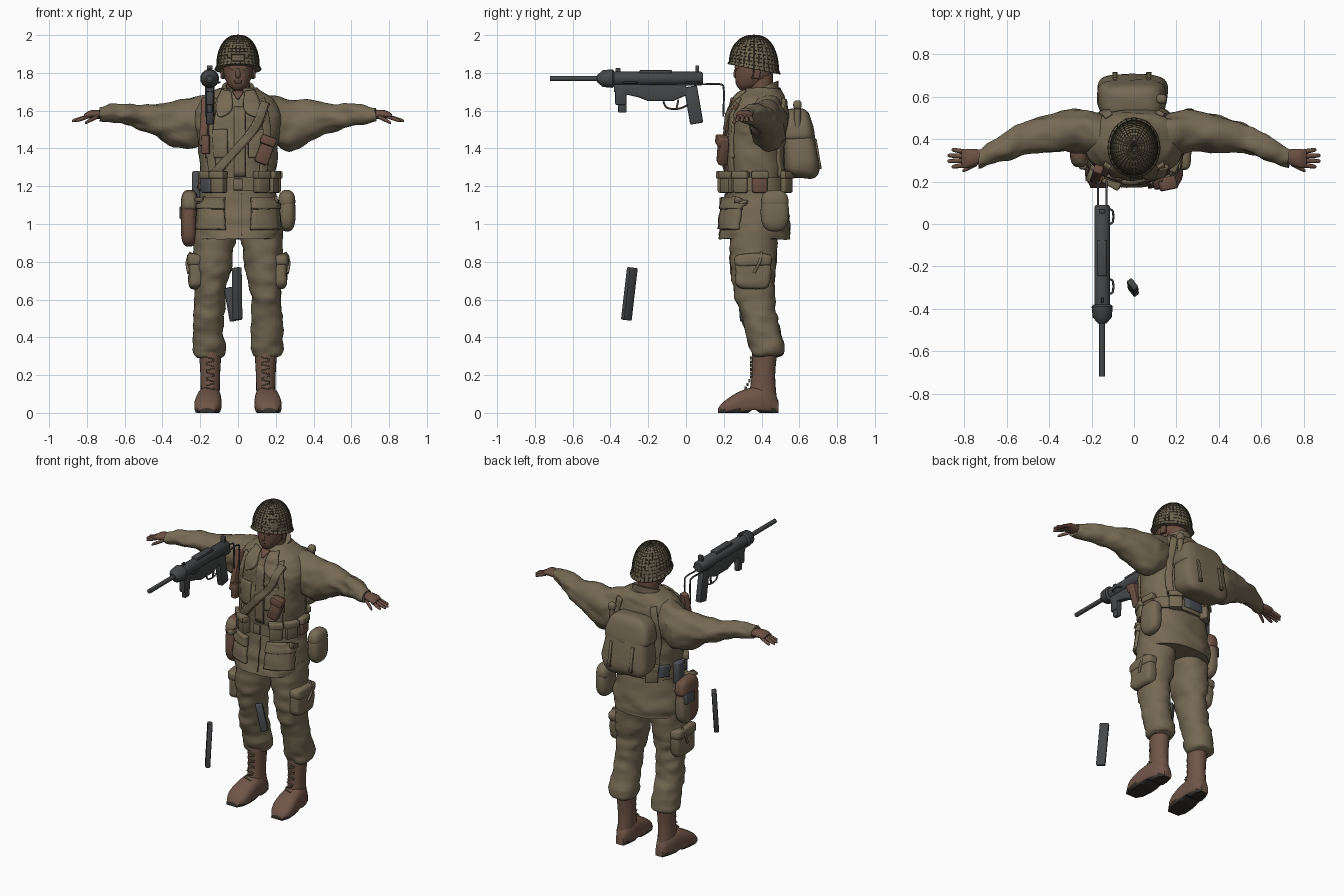
import bpy, bmesh, math
from mathutils import Vector, Matrix, Euler, noise
from mathutils.bvhtree import BVHTree

cube = bpy.data.objects.get("Cube")
if cube:
    bpy.data.objects.remove(cube)


def material(name, red, green, blue):
    mat = bpy.data.materials.new(name)
    mat.use_nodes = True
    mat.diffuse_color = (red, green, blue, 1)
    mat.node_tree.nodes["Principled BSDF"].inputs["Base Color"].default_value = (red, green, blue, 1)
    return mat


KHAKI = material("khaki cloth", .18, .143, .088)
SEAM = material("dark seam", .08, .06, .04)
OLIVE = material("helmet olive", .16, .13, .08)
NET = material("helmet net", .075, .062, .04)
SKIN = material("skin", .15, .08, .055)
LEATHER = material("brown leather", .15, .08, .055)
BOOT = material("boot leather", .16, .09, .064)
SOLE = material("dark sole", .035, .03, .025)
STEEL = material("gun steel", .06, .062, .065)
SLATE = material("slate canvas", .075, .08, .09)
SIDES = (("left", 1), ("right", -1))


def link(name, data, mat):
    data.materials.append(mat)
    part = bpy.data.objects.new(name, data)
    bpy.context.scene.collection.objects.link(part)
    return part


def finish(name, bm, mat):
    bmesh.ops.recalc_face_normals(bm, faces=bm.faces)
    mesh = bpy.data.meshes.new(name)
    bm.to_mesh(mesh)
    bm.free()
    mesh.polygons.foreach_set("use_smooth", [True] * len(mesh.polygons))
    mesh.set_sharp_from_angle(angle=math.radians(45))
    return link(name, mesh, mat)


def recolour(part, mat, rule):
    """Give a second colour to the faces whose centre meets the rule."""
    part.data.materials.append(mat)
    for face in part.data.polygons:
        face.material_index = int(rule(face.center))


def spline(rows, steps):
    """Smooth curve through rows of numbers."""
    rows = [Vector(row) for row in rows]
    last = len(rows) - 1
    curve = []
    for i in range(last):
        before, start, end, after = rows[max(i - 1, 0)], rows[i], rows[i + 1], rows[min(i + 2, last)]
        for k in range(steps):
            t = k / steps
            leave, arrive = (end - before) / 2, (after - start) / 2
            blend = t * t * (3 - 2 * t)
            curve.append(start * (1 - blend) + end * blend
                         + leave * (t * (1 - t) ** 2) - arrive * (t * t * (1 - t)))
    return curve + [rows[last]]


def loft(name, mat, axis, rings, sides=24, steps=4, power=2, folds=0, warp=None, side=1):
    """Skin rings of (along, centre a, centre b, radius a, radius b)."""
    bm = bmesh.new()
    loops = []
    for along, a, b, radius_a, radius_b in (spline(rings, steps) if steps > 1 else rings):
        loop = []
        for k in range(sides):
            angle = math.tau * k / sides
            cos, sin = math.cos(angle), math.sin(angle)
            u = a + radius_a * math.copysign(abs(cos) ** (2 / power), cos)
            v = b + radius_b * math.copysign(abs(sin) ** (2 / power), sin)
            point = Vector({"x": (along, u, v), "y": (u, along, v), "z": (u, v, along)}[axis])
            if warp:
                point = warp(point)
            point.x *= side
            loop.append(bm.verts.new(point))
        loops.append(loop)
    for low, high in zip(loops, loops[1:]):
        for k in range(sides):
            bm.faces.new((low[k], low[k - 1], high[k - 1], high[k]))
    bm.faces.new(loops[0])
    bm.faces.new(loops[-1])
    bmesh.ops.recalc_face_normals(bm, faces=bm.faces)
    for vert in bm.verts:
        spot = Vector((vert.co.x, vert.co.y, vert.co.z * 2)) * 9
        vert.co += vert.normal * folds * (noise.noise(spot) + noise.noise(spot * 2) / 2)
    return finish(name, bm, mat)


def column(name, mat, x, rows, **options):
    """Upright loft from rows of (z, y, radius x, radius y)."""
    return loft(name, mat, "z", [(z, x, y, rx, ry) for z, y, rx, ry in rows], **options)


def pad(name, mat, centre, size, power=2.6, taper=1, **options):
    """Soft, stuffed block; taper narrows its top."""
    half = Vector(size) / 2
    rings = []
    for k in range(-8, 9):
        angle = math.radians(k * 11)
        height = math.copysign(abs(math.sin(angle)) ** (2 / power), angle)
        width = math.cos(angle) ** (2 / power) * (1 + (taper - 1) * (height + 1) / 2)
        rings.append((centre[2] + half.z * height, centre[0], centre[1], half.x * width, half.y * width))
    return loft(name, mat, "z", rings, steps=1, power=power, sides=32, **options)


def box(name, mat, centre, size, lean=0, tip=0, turn=0):
    bm = bmesh.new()
    bmesh.ops.create_cube(bm, size=1)
    bmesh.ops.scale(bm, vec=size, verts=bm.verts)
    bmesh.ops.bevel(bm, geom=bm.edges[:], offset=min(size) / 5, segments=2, profile=.5, affect='EDGES')
    bm.transform(Matrix.Translation(centre) @ Euler((lean, tip, turn)).to_matrix().to_4x4())
    return finish(name, bm, mat)


def tube(name, mat, points, radius=.005):
    curve = bpy.data.curves.new(name, 'CURVE')
    curve.dimensions = '3D'
    curve.bevel_depth, curve.bevel_resolution, curve.use_fill_caps = radius, 2, True
    path = spline(points, 5)
    line = curve.splines.new('POLY')
    line.points.add(len(path) - 1)
    for knot, place in zip(line.points, path):
        knot.co = (*place, 1)
    return link(name, curve, mat)


# Jacket body
jacket = column("jacket", KHAKI, 0, [
    (.92, .36, .22, .19), (1, .37, .23, .18), (1.2, .37, .2, .155), (1.4, .37, .21, .16), (1.5, .38, .225, .16),
    (1.58, .385, .23, .16), (1.66, .395, .19, .13), (1.72, .41, .1, .09)],
    sides=56, steps=8, power=2.4, folds=.009)
cloth = BVHTree.FromPolygons([v.co.copy() for v in jacket.data.vertices],
                             [tuple(p.vertices) for p in jacket.data.polygons])


def ribbon(name, mat, path, widths, thick=.006, face=-1):
    """Strip along (x, z) points, lying on the jacket front (-1) or back (1)."""
    rows = spline([(*point, width) for point, width in zip(path, widths)], 8)
    bm = bmesh.new()
    grid, depth = [], .37 + face * .16
    for i, row in enumerate(rows):
        step = rows[min(i + 1, len(rows) - 1)] - rows[max(i - 1, 0)]
        across = Vector((-step.y, step.x)).normalized() * row.z
        strip = []
        for k in range(7):
            x, z = row.xy + across * (k / 6 - .5)
            hit = cloth.ray_cast(Vector((x, face * 3, z)), Vector((0, -face, 0)))[0]
            depth = hit.y if hit else depth
            strip.append(bm.verts.new((x, depth + face * thick / 2, z)))
        grid.append(strip)
    for above, below in zip(grid, grid[1:]):
        for k in range(6):
            bm.faces.new((above[k], above[k + 1], below[k + 1], below[k]))
    solid = finish(name, bm, mat).modifiers.new("thickness", 'SOLIDIFY')
    solid.thickness, solid.offset = thick * 2, 0


# Jacket front and straps
ribbon("placket", KHAKI, [(.01, 1.62), (.01, 1.25)], [.06, .06], .004)
ribbon("placket_seam", SEAM, [(.04, 1.6), (.04, 1.25)], [.004, .004], .005)
ribbon("skirt_seam", SEAM, [(.02, 1.16), (.02, .94)], [.004, .004], .004)
ribbon("open_neck", SKIN, [(0, 1.7), (0, 1.66)], [.06, .01], .007)
column("collar", KHAKI, 0, [(1.66, .405, .13, .1), (1.7, .405, .1, .085), (1.74, .415, .085, .075)],
       warp=lambda p: p + Vector((0, 0, (p.y - .44) * .4)))
for word, s in SIDES:
    strap = [(s * .12, 1.66), (s * .15, 1.5), (s * .13, 1.25)]
    for place, face in (("front", -1), ("back", 1)):
        ribbon(f"{word}_{place}_suspender", KHAKI, strap, [.035] * 3, .011, face)
    ribbon(word + "_lapel", KHAKI, [(s * .06, 1.7), (s * .075, 1.62), (s * .1, 1.57)], [.05, .09, .02], .011)
    ribbon(word + "_chest_pocket", KHAKI, [(s * .11, 1.5), (s * .11, 1.35)], [.11, .11], .01)
    ribbon(word + "_skirt_pocket", KHAKI, [(s * .14, 1.12), (s * .14, .97)], [.13, .15], .016)
    ribbon(word + "_pocket_flap", KHAKI, [(s * .14, 1.14), (s * .14, 1.08)], [.14, .14], .022)
    ribbon(word + "_flap_edge", SEAM, [(s * .14, 1.08), (s * .14, 1.076)], [.14, .14], .02)
sash = [(.14, 1.64), (.08, 1.5), (-.06, 1.34), (-.19, 1.18)]
ribbon("bandolier", KHAKI, sash, [.04] * 4, .015)
ribbon("bandolier_edge", LEATHER, [(x + .02, z - .01) for x, z in sash], [.006] * 4, .016)
ribbon("back_lining", SLATE, [(-.07, 1.27), (-.07, 1.2)], [.24, .24], .018, 1)
box("chest_holster", LEATHER, (.145, .195, 1.39), (.07, .05, .15), tip=.35, turn=.2)
box("chest_holster_flap", LEATHER, (.16, .185, 1.44), (.08, .05, .05), tip=.35, turn=.2)
box("chest_sheath", LEATHER, (-.175, .235, 1.54), (.045, .04, .26), lean=-.2, turn=-.3)
box("chest_sheath_tip", LEATHER, (-.17, .21, 1.42), (.04, .04, .1), turn=-.3)

# Belt and its pouches
column("belt", KHAKI, 0, [(z, .37, .21, .168) for z in (1.175, 1.25)], sides=48, steps=1, power=2.4)
box("buckle", KHAKI, (0, .2, 1.21), (.05, .02, .06))
for i, bearing in enumerate((38, 66, 96, 145, -30, -52, -145)):
    turn = math.radians(bearing)
    out = Vector((math.sin(turn), -math.cos(turn), 0))
    spot = Vector((out.x * .2, .37 + out.y * .19, 1.22))
    mat = {-52: SLATE, 96: LEATHER}.get(bearing, KHAKI)
    box(f"belt_pouch_{i}", mat, spot, (.08, .05, .11), turn=turn)
    box(f"belt_pouch_flap_{i}", KHAKI, spot + out * .008 + Vector((0, 0, .04)), (.09, .05, .04), turn=turn)
box("side_holster", SLATE, (-.22, .39, 1.21), (.045, .07, .14))

# Hip bags and backpack
pad("canteen", KHAKI, (.26, .47, 1.06), (.09, .15, .2))
pad("canteen_flap", KHAKI, (.258, .47, 1.13), (.1, .16, .1), taper=.8)
satchel = pad("satchel", LEATHER, (-.26, .36, 1.02), (.09, .19, .28), power=3, taper=.9)
recolour(satchel, KHAKI, lambda spot: spot.y > .38 and spot.z < 1.05)
flap = pad("satchel_flap", KHAKI, (-.257, .36, 1.12), (.1, .2, .12), power=3, taper=.8)
recolour(flap, LEATHER, lambda spot: spot.y > .3)
box("satchel_panel", SLATE, (-.285, .39, 1.06), (.05, .09, .07))
forward = lambda p: p - Vector((0, (p.z - 1.3) / 9, 0))
pad("backpack", KHAKI, (-.01, .615, 1.42), (.36, .2, .36), power=4, taper=.75, folds=.008, warp=forward)
pad("backpack_flap", KHAKI, (-.01, .612, 1.52), (.35, .19, .18), power=4, taper=.75, folds=.006, warp=forward)
for word, s in SIDES:
    box(word + "_pack_strap", KHAKI, (s * .08 - .01, .695, 1.37), (.02, .02, .16), lean=.17)
    box(word + "_pack_strap_end", SEAM, (s * .08 - .01, .708, 1.3), (.025, .02, .02))
tube("shovel_shaft", KHAKI, [(.13, .59, 1.5), (.13, .59, 1.62)], .018)
pad("shovel_handle", KHAKI, (.13, .59, 1.63), (.05, .045, .05))


def finger(name, side, start, end):
    start, end = Vector(start), Vector(end)
    rings = [(*start.lerp(end, t), .011 * fat, .011 * fat) for t, fat in ((0, 1), (.5, 1), (.9, .8), (1, .3))]
    loft(name, SKIN, "x", rings, sides=10, side=side)


def foot_ring(t):
    """Toe at t = 0, heel at t = 1; the instep rises between them."""
    round_off = math.sqrt(1 - abs(2 * t - 1) ** 4)
    top = (.05 + .09 * math.sin(t * 2.2)) * (1 + round_off) / 2
    width = (.08 - .025 * t) * max(round_off, .5)
    return (.17 + .32 * t, .165 - .02 * t, top / 2 - .01, width, top / 2 + .01)


def ground(point):
    arch = .015 if .34 < point.y < .38 else 0
    return Vector((point.x, point.y, max(point.z, arch)))


# Arms, legs and boots
for word, s in SIDES:
    loft(word + "_sleeve", KHAKI, "x", [
        (.1, .41, 1.57, .1, .11), (.2, .43, 1.545, .1, .135), (.3, .44, 1.525, .095, .13),
        (.5, .41, 1.565, .075, .075), (.62, .36, 1.58, .06, .055), (.73, .31, 1.58, .045, .035)],
        sides=36, steps=9, folds=.016, side=s)
    loft(word + "_palm", SKIN, "x", [
        (.71, .32, 1.58, .03, .025), (.78, .31, 1.58, .045, .022), (.815, .305, 1.57, .04, .012)], side=s)
    for i in range(4):
        spread, reach = i - 1.5, .88 if i in (1, 2) else .86
        finger(f"{word}_finger_{i}", s, (.79, .31 + spread * .02, 1.57), (reach, .31 + spread * .027, 1.545))
    finger(word + "_thumb", s, (.74, .285, 1.57), (.81, .25, 1.535))
    column(word + "_trouser", KHAKI, 0, [
        (.295, .425, .06, .07), (.33, .43, .085, .09), (.5, .39, .08, .093), (.65, .36, .082, .108),
        (.8, .355, .105, .12), (1, .36, .11, .13)], sides=36, steps=9, power=2.2, folds=.012, side=s,
        warp=lambda p: p + Vector((.12 + .035 * min(1, (1 - p.z) * 2), 0, 0)))
    pad(word + "_thigh_pocket", KHAKI, (s * .222, .355, .745), (.08, .19, .18), power=4, folds=.006)
    pad(word + "_thigh_flap", KHAKI, (s * .225, .355, .81), (.09, .2, .07), power=4, folds=.006)
    tube(word + "_thigh_tape", KHAKI, [(s * .25, .4, .85), (s * .27, .39, .8), (s * .262, .36, .74)], .008)
    column(word + "_boot_shaft", BOOT, s * .147, [(.08, .405, .05, .075), (.2, .41, .052, .062), (.33, .417, .06, .067)])
    foot = loft(word + "_boot_foot", BOOT, "y", [foot_ring(k / 16) for k in range(17)],
                sides=28, steps=1, power=2.6, warp=ground, side=s)
    recolour(foot, SOLE, lambda spot: spot.z < .02)
    for k in range(9):
        y = .346 - max(0, .03 - k * .01)
        box(f"{word}_lace_{k}", KHAKI, (s * .147, y, .13 + k * .02), (.045, .012, .007), tip=(-1) ** k / 4)

# Head and face
column("neck", SKIN, 0, [(1.66, .4, .065, .06), (1.8, .395, .06, .065)])
column("head", SKIN, 0, [(1.71, .315, .025, .03), (1.74, .335, .055, .07), (1.8, .36, .077, .1),
                         (1.9, .36, .08, .1)], sides=32, steps=6, power=2.3)
pad("nose", SKIN, (0, .265, 1.8), (.035, .035, .06), power=2, taper=.5)
box("brow", SKIN, (0, .273, 1.83), (.1, .03, .015))
box("mouth", SOLE, (0, .267, 1.757), (.04, .01, .005))
box("lower_lip", SKIN, (0, .269, 1.75), (.035, .015, .01))
for word, s in SIDES:
    box(word + "_eye", SOLE, (s * .03, .272, 1.815), (.02, .015, .006), turn=s / 4)
    box(word + "_ear", SKIN, (s * .08, .375, 1.8), (.02, .035, .06), lean=-.15, turn=s / 4)
    tube(word + "_chin_strap", SEAM, [(s * .095, .36, 1.83), (s * .08, .36, 1.8), (s * .08, .35, 1.77)])


def helmet_shell(name, mat, grow, sides):
    rows = [(1.82, .36, .122 + grow, .14 + grow)]
    for k in range(13):
        angle = math.radians(k * 7.4)
        swell = math.cos(angle) ** .85
        rows.append((1.84 + .16 * math.sin(angle), .36, .112 * swell + grow, .13 * swell + grow))
    slope = lambda p: p - Vector((0, 0, 1.1 * (p.y - .36) * (2 - p.z)))
    return column(name, mat, 0, rows, sides=sides, steps=1, warp=slope)


# Helmet with net
helmet_shell("helmet", OLIVE, 0, 40)
net = helmet_shell("helmet_net", NET, .001, 30).modifiers.new("mesh", 'WIREFRAME')
net.thickness = .004

# Submachine gun
GUN = -.15


def gun_round(name, profile, sides=18):
    loft("gun_" + name, STEEL, "y", [(y, GUN, 1.77, r, r) for y, r in profile], steps=1, sides=sides)


gun_round("barrel", [(-.72, .014), (-.44, .014)])
gun_round("barrel_nut", [(-.47, .02), (-.44, .045), (-.39, .05), (-.38, .04)])
gun_round("receiver", [(-.39, .037), (.08, .037), (.09, .03)])
loft("gun_housing", STEEL, "y", [(y, GUN, 1.74 - drop, .02, drop) for y, drop in (
    (-.38, .02), (-.25, .035), (-.2, .045), (-.07, .045), (0, .03))], sides=16, steps=1, power=6)
for name, y, z, size, lean in (
        ("magazine_well", -.345, 1.675, (.04, .06, .09), 0), ("magazine_stub", -.337, 1.62, (.03, .045, .06), 0),
        ("grip", .04, 1.63, (.04, .07, .2), .17), ("ejection_cover", -.16, 1.805, (.045, .17, .02), 0),
        ("rear_sight", .06, 1.82, (.03, .02, .04), 0), ("front_sight", -.36, 1.81, (.01, .025, .03), 0),
        ("trigger", -.045, 1.635, (.01, .01, .05), -.2)):
    box("gun_" + name, STEEL, (GUN, y, z), size, lean=lean)
tube("gun_trigger_guard", STEEL, [(GUN, -.12, 1.65), (GUN, -.1, 1.615), (GUN, -.04, 1.61), (GUN, .01, 1.63)])
for name, y in (("sling_loop", -.33), ("cocking_loop", 0)):
    tube("gun_" + name, STEEL, [(GUN + out, y + dy, 1.75) for out, dy in (
        (.03, 0), (.05, .01), (.05, .06), (.03, .07))])
for word, s in SIDES:
    tube(word + "_gun_stock_wire", STEEL, [(GUN + s * .02, y, z) for y, z in (
        (-.05, 1.74), (.1, 1.74), (.18, 1.74), (.2, 1.71), (.197, 1.57))])

# Loose magazine and thigh scabbard
box("loose_magazine", STEEL, (-.005, -.3, .63), (.03, .055, .28), lean=-.1, tip=.06, turn=.665)
box("thigh_scabbard", SLATE, (-.035, .3, .575), (.045, .03, .18), tip=-.2, turn=.5)
